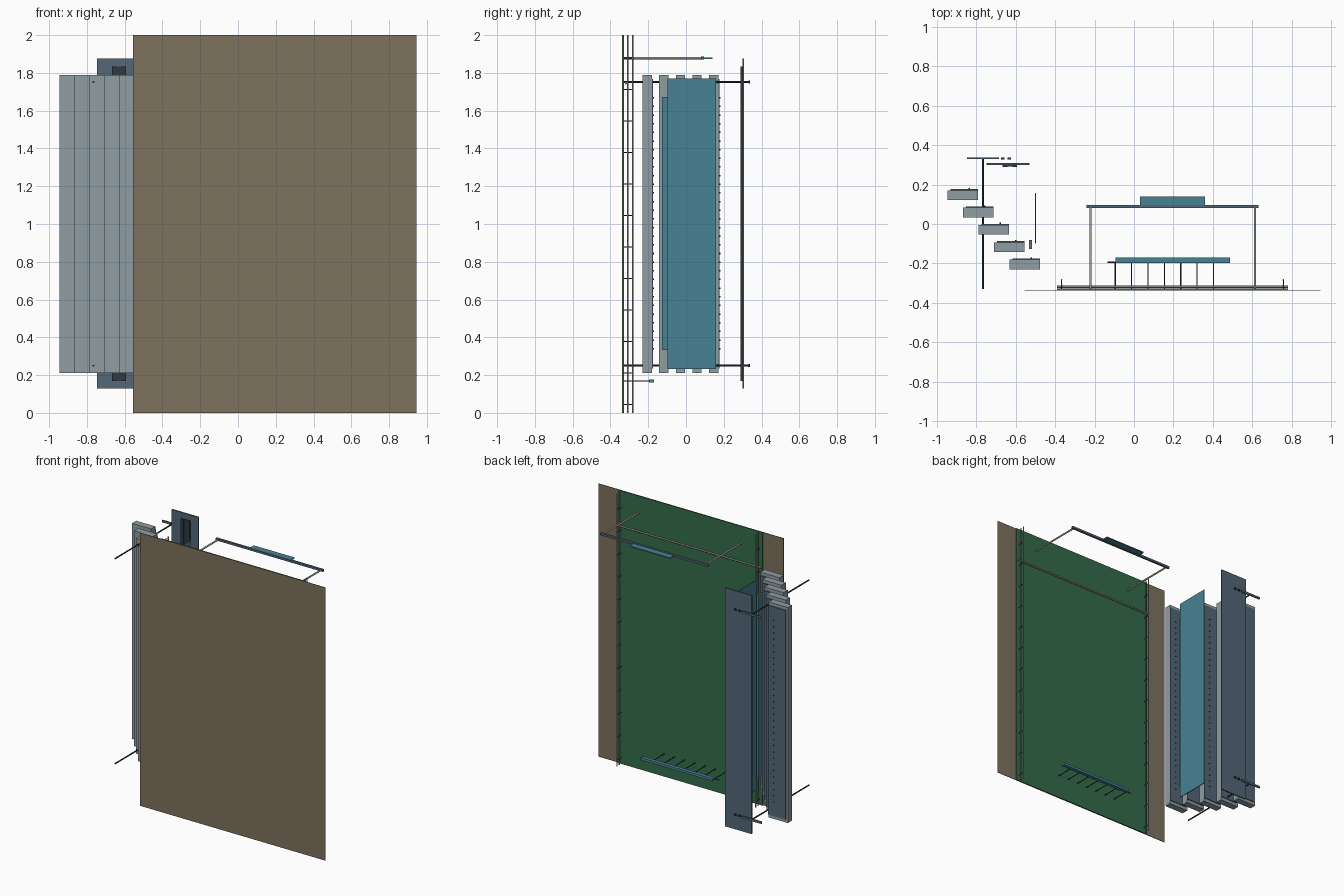
import bpy, bmesh, math
from mathutils import Matrix, Vector

if "Cube" in bpy.data.objects:
    bpy.data.objects.remove(bpy.data.objects["Cube"])


def mat(name, r, g, b):
    m = bpy.data.materials.new(name)
    m.diffuse_color = [((c / 255 + 0.055) / 1.055) ** 2.4 for c in (r, g, b)] + [1]
    m.use_nodes = True
    m.node_tree.nodes["Principled BSDF"].inputs["Base Color"].default_value = m.diffuse_color
    return m


BROWN = mat("brown", 127, 114, 95)
GREEN = mat("green", 53, 108, 74)
TEAL = mat("teal", 71, 130, 148)
SLATE = mat("slate", 84, 103, 119)
GRAY = mat("pale_gray", 144, 157, 163)
DARK = mat("dark_gray", 46, 56, 66)
CORD = mat("pale_cord", 170, 164, 156)


def finish(name, bm, material):
    me = bpy.data.meshes.new(name)
    bm.to_mesh(me)
    bm.free()
    me.materials.append(material)
    ob = bpy.data.objects.new(name, me)
    bpy.context.collection.objects.link(ob)
    return ob


def boxes(name, material, *ranges):
    """Each range is (x0, x1, y0, y1, z0, z1)."""
    bm = bmesh.new()
    for x0, x1, y0, y1, z0, z1 in ranges:
        m = Matrix.Translation(((x0 + x1) / 2, (y0 + y1) / 2, (z0 + z1) / 2))
        m = m @ Matrix.Diagonal((x1 - x0, y1 - y0, z1 - z0, 1))
        bmesh.ops.create_cube(bm, size=1, matrix=m)
    return finish(name, bm, material)


def rods(name, material, radius, *pairs, sides=10):
    bm = bmesh.new()
    for a, b in pairs:
        a, b = Vector(a), Vector(b)
        d = b - a
        m = Matrix.Translation((a + b) / 2) @ d.to_track_quat('Z', 'Y').to_matrix().to_4x4()
        bmesh.ops.create_cone(bm, cap_ends=True, segments=sides, radius1=radius,
                              radius2=radius, depth=d.length, matrix=m)
    for f in bm.faces:
        f.smooth = len(f.verts) == 4
    for e in bm.edges:
        e.smooth = all(len(f.verts) == 4 for f in e.link_faces)
    return finish(name, bm, material)


# Large thin sheet and its green lining
boxes("front_sheet", BROWN, (-0.556, 0.945, -0.338, -0.335, 0, 2))
boxes("green_lining", GREEN, (-0.39, 0.78, -0.335, -0.328, 0, 2))

# Upright wire rails with short rungs at both sides of the lining
for side, x in (("left", -0.367), ("right", 0.757)):
    rods(side + "_rail", CORD, 0.004, *[((x, y, 0), (x, y, 2)) for y in (-0.309, -0.283)], sides=8)
    rods(side + "_rungs", DARK, 0.003,
         *[((x, -0.33, 0.045 + i / 6), (x, -0.281, 0.045 + i / 6)) for i in range(12)], sides=8)

# Cord across the lining
rods("cross_cord", CORD, 0.006, ((-0.39, -0.318, 1.745), (0.78, -0.318, 1.745)))

# Upper pull frame with two arms, a bar and a flat grip
rods("frame_arms", CORD, 0.006,
     *[((x, -0.335, 1.878), (x, 0.085, 1.878)) for x in (-0.22, 0.613)])
boxes("frame_bar", SLATE, (-0.24, 0.63, 0.08, 0.096, 1.871, 1.886))
boxes("frame_grip", TEAL, (0.03, 0.36, 0.096, 0.14, 1.874, 1.882))

# Lower bar with a row of pins
boxes("lower_bar", TEAL, (-0.095, 0.487, -0.197, -0.17, 0.16, 0.178))
rods("lower_pins", DARK, 0.003,
     *[((-0.095 + i * 0.083, -0.328, 0.169), (-0.095 + i * 0.083, -0.197, 0.169)) for i in range(7)],
     ((-0.135, -0.194, 0.169), (-0.095, -0.194, 0.169)), sides=8)

# Five stepped slats, each with a backing plate and a row of rivets
for i in range(5):
    x0, y0 = -0.945 + i * 0.0785, 0.122 - i * 0.088
    x1, y1 = x0 + 0.155, y0 + 0.049
    boxes("slat_%d" % (i + 1), GRAY, (x0, x1, y0, y1, 0.212, 1.79))
    boxes("slat_backing_%d" % (i + 1), SLATE, (x0 + 0.014, x1, y1, y1 + 0.006, 0.235, 1.767))
    xr = x1 - 0.045
    rods("slat_rivets_%d" % (i + 1), DARK, 0.004,
         *[((xr, y1 + 0.004, 0.34 + k * 0.0458), (xr, y1 + 0.012, 0.34 + k * 0.0458))
           for k in range(30)], sides=6)

# Teal side panel with a narrow edge strip
boxes("side_panel", TEAL, (-0.503, -0.497, -0.098, 0.158, 0.232, 1.77))
boxes("edge_strip", TEAL, (-0.531, -0.516, -0.126, -0.08, 0.34, 1.667))
boxes("edge_strip_caps", BROWN, (-0.531, -0.516, -0.126, -0.08, 0.334, 0.34),
      (-0.531, -0.516, -0.126, -0.08, 1.667, 1.673))

# Rear plate with dark channel strips on its front
boxes("rear_plate", SLATE, (-0.747, -0.53, 0.298, 0.308, 0.13, 1.877))
boxes("rear_channel", DARK, (-0.667, -0.642, 0.288, 0.298, 0.17, 1.835),
      (-0.616, -0.594, 0.288, 0.298, 0.17, 1.835), (-0.642, -0.616, 0.292, 0.298, 0.17, 1.835))

# Long tie rods with cross handles at the back
rods("tie_rods", DARK, 0.005, *[((-0.765, -0.33, z), (-0.765, 0.335, z)) for z in (0.25, 1.752)])
boxes("tie_handles", SLATE, *[(-0.847, -0.685, 0.33, 0.338, z - 0.008, z + 0.008) for z in (0.25, 1.752)])
boxes("tie_handle_tips", DARK, *[(x, x + 0.016, 0.328, 0.336, z - 0.006, z + 0.006)
                                 for z in (0.25, 1.752) for x in (-0.673, -0.64)])
